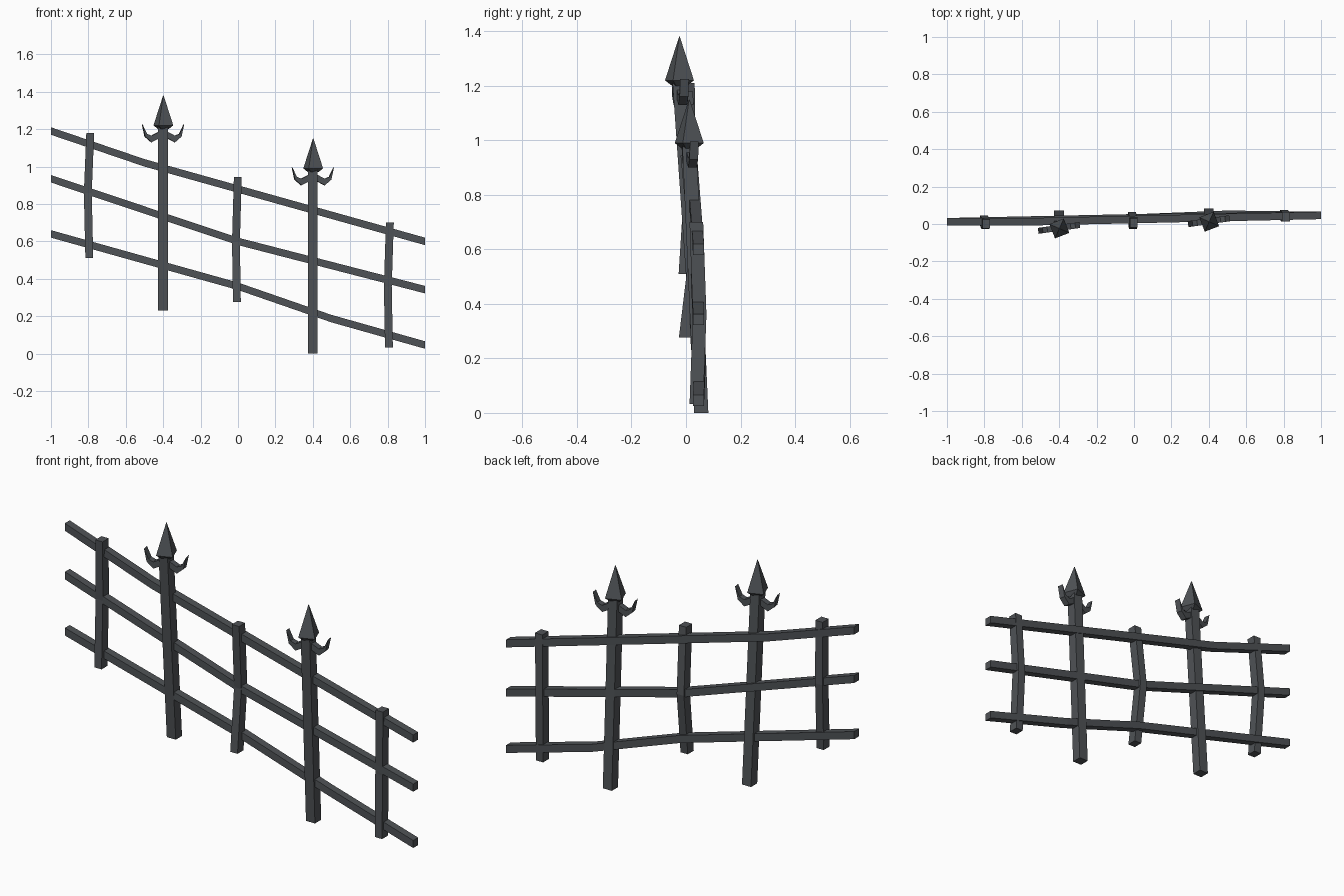
import bpy, bmesh, math
from mathutils import Vector, Matrix

if "Cube" in bpy.data.objects:
    bpy.data.objects.remove(bpy.data.objects["Cube"])

iron = bpy.data.materials.new("dark iron grey")
iron.diffuse_color = (0.078, 0.085, 0.093, 1)
iron.use_nodes = True
iron.node_tree.nodes["Principled BSDF"].inputs["Base Color"].default_value = iron.diffuse_color


def finish(name, bm):
    bmesh.ops.recalc_face_normals(bm, faces=bm.faces)
    me = bpy.data.meshes.new(name)
    bm.to_mesh(me)
    bm.free()
    me.materials.append(iron)
    ob = bpy.data.objects.new(name, me)
    bpy.context.collection.objects.link(ob)
    return ob


def loft(name, rings):
    """Skin a list of point rings and cap both ends."""
    bm = bmesh.new()
    vs = [[bm.verts.new(p) for p in r] for r in rings]
    n = len(vs[0])
    for a, b in zip(vs, vs[1:]):
        for i in range(n):
            j = (i + 1) % n
            bm.faces.new((a[i], a[j], b[j], b[i]))
    bm.faces.new(vs[0])
    bm.faces.new(vs[-1])
    return finish(name, bm)


def bar(name, path, u, v):
    """Square bar along a path; u and v are the half-size directions."""
    u, v = Vector(u), Vector(v)
    corners = ((-1, -1), (1, -1), (1, 1), (-1, 1))
    return loft(name, [[Vector(p) + u * a + v * b for a, b in corners] for p in path])


# Sloping rails, each with one slight kink
rails = {
    "top_rail": [(-1, .012, 1.19), (-.5, .013, 1.02), (1, .046, .60)],
    "middle_rail": [(-1, .012, .935), (0, .033, .60), (1, .046, .342)],
    "bottom_rail": [(-1, .012, .64), (0, .032, .36), (.5, .052, .187), (1, .046, .046)],
}
for name, path in rails.items():
    bar(name, path, (0, .02, 0), (0, 0, .02))

# Short pickets, bent in the middle
pickets = [
    [(-.795, -.002, .51), (-.803, .02, .86), (-.79, .0, 1.18)],
    [(-.006, -.001, .277), (-.011, .038, .60), (-.001, .005, .945)],
    [(.807, .038, .032), (.801, .05, .36), (.812, .038, .70)],
]
for i, path in enumerate(pickets):
    bar(f"short_picket_{i + 1}", path, (.021, 0, 0), (0, .025, 0))

# Hook outline on the +x side (distance from post, height)
HOOK = [(.0, -.068), (.025, -.07), (.063, -.09), (.098, -.06), (.112, .005),
        (.088, -.045), (.063, -.055), (.025, -.035), (.0, -.033)]


def spear_post(tag, x, foot_y, top_y, foot_z):
    neck_z = foot_z + .99
    # Leaning post
    bar(f"spear_post_{tag}", [(x, foot_y, foot_z), (x, top_y, neck_z)],
        (.026, 0, 0), (0, .026, 0))
    # Four-sided spear head, turned slightly
    rings = []
    for r, z in ((.03, -.02), (.058, 0), (.0015, .16)):
        rings.append([(x + .002 + r * math.cos(math.radians(a)),
                       top_y + r * math.sin(math.radians(a)),
                       neck_z + z) for a in (-24, 66, 156, 246)])
    loft(f"spear_head_{tag}", rings)
    # Mirrored pair of upturned hooks
    turn = Matrix.Rotation(math.radians(8), 3, 'Z')
    centre = Vector((x, top_y + .003, neck_z))
    for side, s in (("left", -1), ("right", 1)):
        loft(f"hook_{side}_{tag}",
             [[centre + turn @ Vector((s * a, y, b)) for a, b in HOOK]
              for y in (-.016, .016)])


spear_post("left", -.401, .045, -.024, .23)
spear_post("right", .40, .056, .012, 0)
